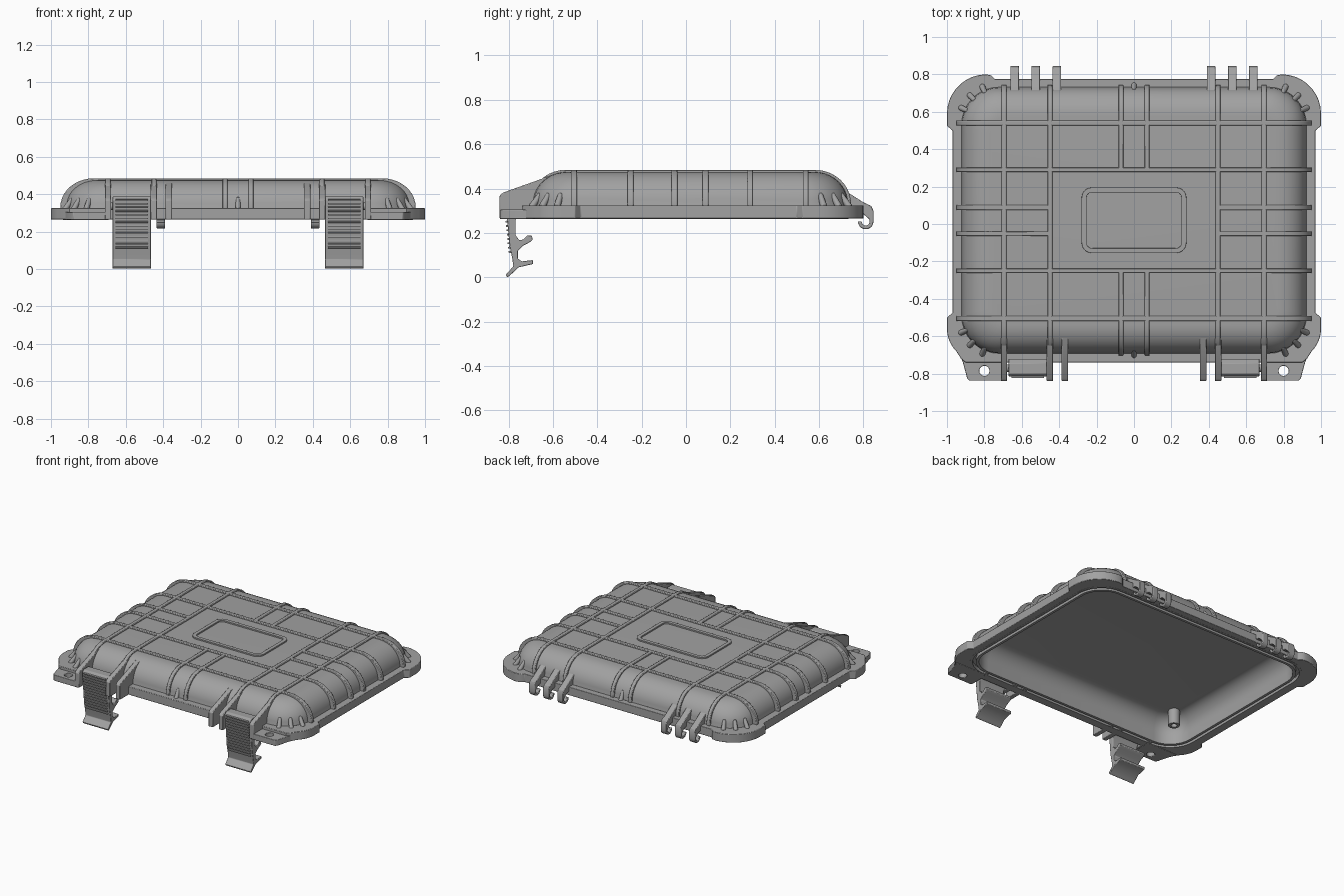
import bpy, bmesh, math
from mathutils import Vector, Matrix

if "Cube" in bpy.data.objects:
    bpy.data.objects.remove(bpy.data.objects["Cube"])

grey = bpy.data.materials.new("matte_grey")
grey.diffuse_color = (0.36, 0.36, 0.36, 1)
grey.use_nodes = True
grey.node_tree.nodes["Principled BSDF"].inputs["Base Color"].default_value = grey.diffuse_color

HX, Y0, Y1 = 0.92, -0.69, 0.73      # footprint of the domed lid
RISE, BASE, CURVE = 0.145, 0.33, 0.15


def finish(name, bm, bevel=0.0):
    bmesh.ops.remove_doubles(bm, verts=bm.verts, dist=1e-5)
    bmesh.ops.recalc_face_normals(bm, faces=bm.faces)
    me = bpy.data.meshes.new(name)
    bm.to_mesh(me)
    bm.free()
    me.materials.clear()
    me.materials.append(grey)
    ob = bpy.data.objects.new(name, me)
    bpy.context.collection.objects.link(ob)
    if bevel:
        m = ob.modifiers.new("soft_edges", 'BEVEL')
        m.width, m.segments, m.limit_method = bevel, 2, 'ANGLE'
        m.angle_limit = math.radians(40)
    return ob


def arc(cx, cy, r, a0, a1, n=8):
    return [(cx + r * math.cos(math.radians(a0 + (a1 - a0) * i / n)),
             cy + r * math.sin(math.radians(a0 + (a1 - a0) * i / n))) for i in range(n + 1)]


def rounded(hx, y0, y1, r, n=8):
    pts = []
    for sx, cy, a in ((1, y1 - r, 0), (-1, y1 - r, 90), (-1, y0 + r, 180), (1, y0 + r, 270)):
        pts += arc(sx * (hx - r), cy, r, a, a + 90, n)
    return pts


def lid_ring(d):
    return rounded(HX - d, Y0 + d, Y1 - d, max(0.2 - 0.7 * d, 0.05))


def prism(name, pts, axis, pos, width, bevel=0.0):
    """Profile (horizontal, z) extruded along x or y."""
    bm = bmesh.new()
    place = (lambda a, z, w: (w, a, z)) if axis == 'x' else (lambda a, z, w: (a, w, z))
    face = bm.faces.new([bm.verts.new(place(a, z, pos - width / 2)) for a, z in pts])
    ext = bmesh.ops.extrude_face_region(bm, geom=[face])
    off = Vector((width, 0, 0) if axis == 'x' else (0, width, 0))
    bmesh.ops.translate(bm, vec=off, verts=[v for v in ext['geom'] if isinstance(v, bmesh.types.BMVert)])
    return finish(name, bm, bevel)


def plate(name, outlines, z0, z1, bevel=0.0):
    """Flat plate from an outline and its holes."""
    cu = bpy.data.curves.new(name, 'CURVE')
    cu.dimensions, cu.fill_mode, cu.extrude = '2D', 'BOTH', (z1 - z0) / 2
    for pts in outlines:
        sp = cu.splines.new('POLY')
        sp.points.add(len(pts) - 1)
        for p, (x, y) in zip(sp.points, pts):
            p.co = (x, y, 0, 1)
        sp.use_cyclic_u = True
    tmp = bpy.data.objects.new(name + "_outline", cu)
    bpy.context.collection.objects.link(tmp)
    dg = bpy.context.evaluated_depsgraph_get()
    me = bpy.data.meshes.new_from_object(tmp.evaluated_get(dg))
    bm = bmesh.new()
    bm.from_mesh(me)
    bmesh.ops.translate(bm, vec=(0, 0, (z0 + z1) / 2), verts=bm.verts)
    bpy.data.objects.remove(tmp)
    bpy.data.curves.remove(cu)
    bpy.data.meshes.remove(me)
    return finish(name, bm, bevel)


def rod(name, a, b, r, r2=None, n=12):
    a, b = Vector(a), Vector(b)
    bm = bmesh.new()
    rot = (b - a).to_track_quat('Z', 'Y').to_matrix().to_4x4()
    bmesh.ops.create_cone(bm, cap_ends=True, segments=n, radius1=r, radius2=r2 or r,
                          depth=(b - a).length, matrix=Matrix.Translation((a + b) / 2) @ rot)
    return finish(name, bm, 0.004)


# Hollow domed shell with a seal groove around the underside
N = 10
ang = [math.pi / 2 * (1 - i / N) for i in range(N + 1)]
prof = [(CURVE - CURVE * math.cos(t), BASE + RISE * math.sin(t)) for t in ang]
prof += [(-0.003, 0.32), (-0.003, 0.264), (0.012, 0.264), (0.012, 0.29), (0.032, 0.29),
         (0.032, 0.264), (0.05, 0.264)]
prof += [(CURVE - 0.10 * math.cos(t), BASE + 0.12 * math.sin(t)) for t in reversed(ang)]
bm = bmesh.new()
rings = [[bm.verts.new((x, y, z)) for x, y in lid_ring(d)] for d, z in prof]
for r1, r2 in zip(rings, rings[1:]):
    for i in range(len(r1)):
        j = (i + 1) % len(r1)
        bm.faces.new((r1[i], r1[j], r2[j], r2[i]))
bm.faces.new(rings[0])
bm.faces.new(rings[-1])
finish("lid_shell", bm)

# Rim flange with thickened corners
half = [(0.90, -0.74), (0.925, -0.72)] + arc(0.83, -0.56, 0.17, -45, 0, 5)
half += [(1.0, -0.50), (0.97, -0.475), (0.97, 0.50), (1.0, 0.525)]
half += arc(0.79, 0.59, 0.21, 0, 90, 9) + [(0.765, 0.795), (0.745, 0.775)]
outline = half + [(-x, y) for x, y in reversed(half)]
plate("rim_flange", [outline, lid_ring(0)], 0.265, 0.325, 0.008)

# Raised label frame
frame = [[(x, y + 0.02) for x, y in rounded(0.28 - d, -0.175 + d, 0.175 - d, 0.055 - d)] for d in (0, 0.026)]
plate("label_frame", frame, 0.47, 0.485, 0.004)


# Ribs following the dome
def rib_end(edge, sign, reach, stop):
    """Outer and inner points running outward from the top."""
    if stop is not None:
        return [(stop, 0.485)], [(stop, 0.46)]
    c = edge - sign * CURVE
    out = [(c + sign * (CURVE + reach) * math.cos(t), BASE + 0.155 * math.sin(t)) for t in ang]
    inn = [(c + sign * 0.13 * math.cos(t), BASE + 0.13 * math.sin(t)) for t in ang]
    return out + [(out[-1][0], 0.318)], inn + [(inn[-1][0], 0.318)]


def rib(axis, pos, lo=None, hi=None):
    e0, e1, reach = (-HX, HX, 0.03) if axis == 'y' else (Y0, Y1, 0.014)
    lo_out, lo_in = rib_end(e0, -1, reach, lo)
    hi_out, hi_in = rib_end(e1, 1, reach, hi)
    prism("rib", lo_out[::-1] + hi_out + hi_in[::-1] + lo_in, axis, pos, 0.026, 0.004)


for y in (0.54, 0.29, -0.25, -0.505):
    rib('y', y)
for y in (0.088, -0.052):
    rib('y', y, hi=-0.45)
    rib('y', y, lo=0.45)
for s in (-1, 1):
    for x in (0.695, 0.45):
        rib('x', s * x)
    rib('x', s * 0.07, lo=0.29)
    rib('x', s * 0.07, hi=-0.25)

# Small gussets around the corners and at the middle of front and back
for sx in (-1, 1):
    for sy, cy in ((1, Y1 - 0.2), (-1, Y0 + 0.2)):
        for a in (24, 45, 66):
            c, s = sx * math.cos(math.radians(a)), sy * math.sin(math.radians(a))
            rod("corner_gusset", (sx * 0.72 + c * 0.227, cy + s * 0.227, 0.315),
                (sx * 0.72 + c * 0.182, cy + s * 0.182, 0.375), 0.016, 0.012)
for y, d in ((Y1, 1), (Y0, -1)):
    rod("middle_gusset", (0, y + d * 0.015, 0.315), (0, y - d * 0.02, 0.38), 0.015, 0.012)

# Hinge hooks, front fins, ears and latches, one set per side
hook = [(0.62, 0.44), (0.66, 0.44), (0.71, 0.395), (0.80, 0.338), (0.835, 0.322), (0.845, 0.30)]
hook += arc(0.81, 0.252, 0.035, 0, -180, 10)
hook += arc(0.81, 0.252, 0.018, -180, 60, 12) + [(0.80, 0.285), (0.72, 0.30), (0.66, 0.33)]
fin = [(-0.60, 0.462), (-0.825, 0.382), (-0.84, 0.368), (-0.84, 0.265), (-0.66, 0.265),
       (-0.66, 0.36), (-0.60, 0.44)]
latch = [(-0.815, 0.37), (-0.80, 0.387), (-0.745, 0.387), (-0.72, 0.36), (-0.74, 0.30),
         (-0.768, 0.26), (-0.768, 0.19), (-0.752, 0.168), (-0.735, 0.17), (-0.715, 0.19),
         (-0.695, 0.188), (-0.69, 0.17), (-0.705, 0.158), (-0.735, 0.142), (-0.758, 0.12),
         (-0.758, 0.085), (-0.74, 0.072), (-0.69, 0.078), (-0.69, 0.06), (-0.755, 0.045),
         (-0.79, 0.012), (-0.805, 0.0), (-0.812, 0.012), (-0.778, 0.05), (-0.784, 0.09),
         (-0.795, 0.14), (-0.805, 0.25)]
for s in (-1, 1):
    for x in (0.412, 0.525, 0.637):
        prism("hinge_hook", hook, 'x', s * x, 0.046, 0.004)
    for x in (0.695, 0.45, 0.37):
        prism("front_fin", fin, 'x', s * x, 0.034, 0.004)
    ear = [(s * x, y) for x, y in ((0.69, -0.68), (0.94, -0.68), (0.915, -0.74), (0.892, -0.825),
                                   (0.88, -0.838), (0.69, -0.838))]
    plate("lock_ear", [ear, arc(s * 0.80, -0.785, 0.027, 0, 345, 23)], 0.263, 0.305, 0.005)
    prism("latch", latch, 'x', s * 0.568, 0.205, 0.003)
    for i in range(14):
        z = 0.115 + i * 0.0195
        y = -0.79 - 0.024 * (z - 0.115) / 0.25
        prism("latch_grip", [(y + 0.012, z - 0.005), (y - 0.01, z - 0.004),
                             (y - 0.01, z + 0.003), (y + 0.012, z + 0.006)], 'x', s * 0.568, 0.175)
    rod("latch_pin", (s * 0.45, -0.77, 0.335), (s * 0.695, -0.77, 0.335), 0.02)

# Hollow valve post inside the lid
bm = bmesh.new()
tube = [(0.02, 0.40), (0.02, 0.34), (0.038, 0.34), (0.038, 0.455)]
loops = [[bm.verts.new((x, y, z)) for x, y in arc(-0.76, -0.50, r, 0, 337.5, 15)] for r, z in tube]
for l1, l2 in zip(loops, loops[1:]):
    for i in range(16):
        j = (i + 1) % 16
        bm.faces.new((l1[i], l1[j], l2[j], l2[i]))
bm.faces.new(loops[0])
bm.faces.new(loops[-1])
finish("valve_post", bm)

# Smooth rounded surfaces, keep edges crisp
for ob in bpy.context.collection.objects:
    ob.select_set(True)
    bpy.context.view_layer.objects.active = ob
bpy.ops.object.shade_smooth_by_angle(angle=math.radians(35))
